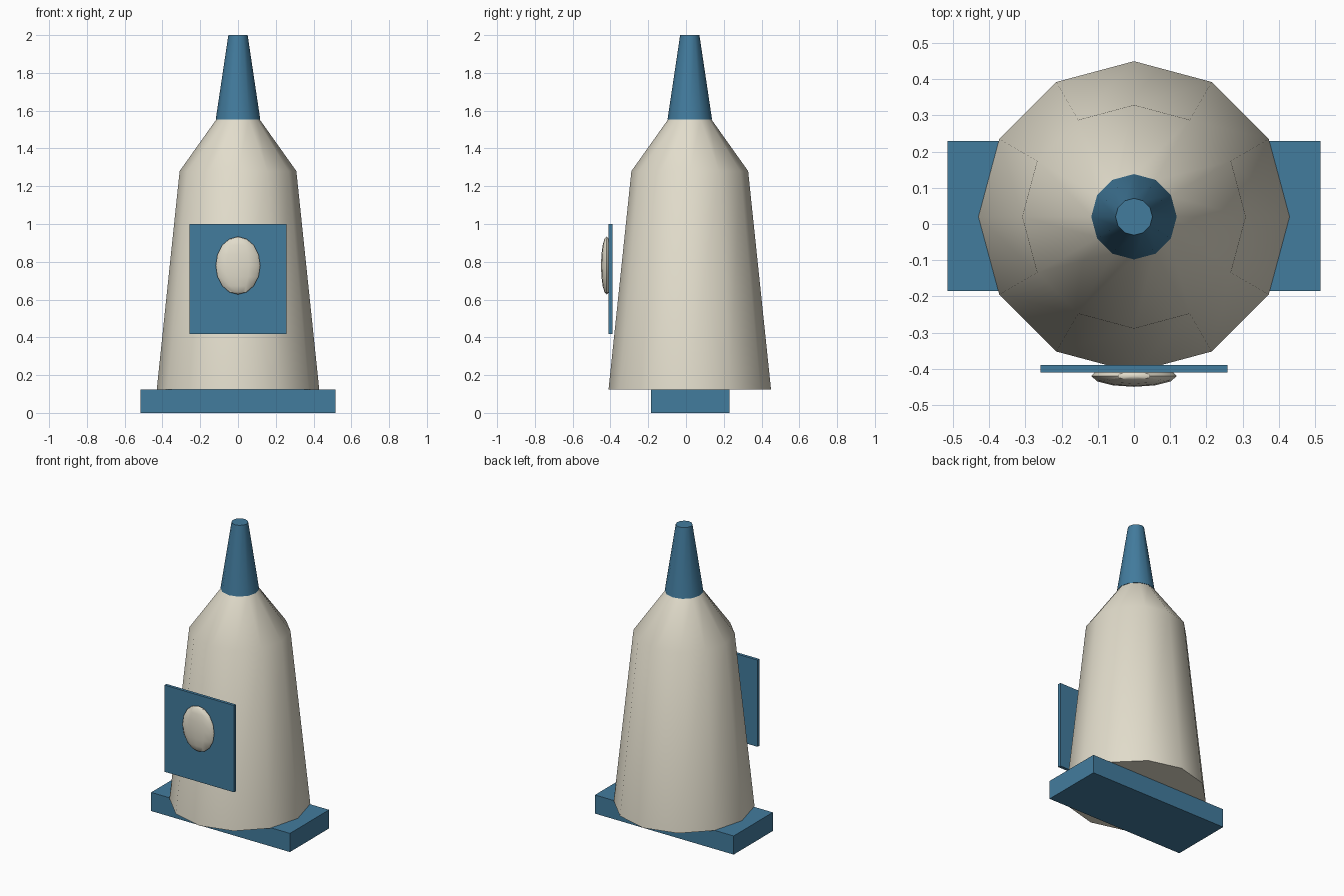
import bpy, bmesh, math
from mathutils import Matrix

cube = bpy.data.objects.get("Cube")
if cube:
    bpy.data.objects.remove(cube, do_unlink=True)


def material(name, color):
    mat = bpy.data.materials.new(name)
    mat.use_nodes = True
    mat.diffuse_color = color
    mat.node_tree.nodes["Principled BSDF"].inputs["Base Color"].default_value = color
    return mat


cream = material("cream", (0.76, 0.72, 0.60, 1))
blue = material("blue", (0.055, 0.20, 0.34, 1))


def add_part(name, bm, mat, smooth=False):
    bmesh.ops.recalc_face_normals(bm, faces=bm.faces)
    mesh = bpy.data.meshes.new(name)
    bm.to_mesh(mesh)
    bm.free()
    mesh.materials.append(mat)
    obj = bpy.data.objects.new(name, mesh)
    bpy.context.collection.objects.link(obj)
    if smooth:
        bpy.ops.object.select_all(action="DESELECT")
        obj.select_set(True)
        bpy.context.view_layer.objects.active = obj
        bpy.ops.object.shade_smooth_by_angle(angle=math.radians(30))
    return obj


def box(name, lo, hi, mat):
    bm = bmesh.new()
    size = [b - a for a, b in zip(lo, hi)]
    mid = [(a + b) / 2 for a, b in zip(lo, hi)]
    bmesh.ops.create_cube(bm, size=1, matrix=Matrix.LocRotScale(mid, None, size))
    return add_part(name, bm, mat)


def lathe(name, profile, mat, sides=12, y=0.02):
    """Capped, stacked rings from (radius, z) pairs."""
    bm = bmesh.new()
    rings = []
    for r, z in profile:
        angles = [2 * math.pi * i / sides for i in range(sides)]
        rings.append([bm.verts.new((r * math.cos(a), y + r * math.sin(a), z)) for a in angles])
    for low, high in zip(rings, rings[1:]):
        for i in range(sides):
            j = (i + 1) % sides
            bm.faces.new((low[i], low[j], high[j], high[i]))
    bm.faces.new(rings[0])
    bm.faces.new(rings[-1])
    return add_part(name, bm, mat, smooth=True)


# Foot slab
box("base", (-0.515, -0.185, 0), (0.515, 0.23, 0.125), blue)

# Tapered bottle with sloping shoulder, and its nozzle
lathe("bottle_body", [(0.43, 0.125), (0.309, 1.28), (0.115, 1.553)], cream)
lathe("nozzle", [(0.118, 1.553), (0.051, 2.0)], blue)

# Front label plate
box("label_plate", (-0.258, -0.41, 0.418), (0.258, -0.39, 1.0), blue)

# Flattened oval badge on the label
bm = bmesh.new()
bmesh.ops.create_uvsphere(bm, u_segments=12, v_segments=8, radius=1,
                          matrix=Matrix.LocRotScale((0, -0.42, 0.78), None, (0.118, 0.03, 0.153)))
add_part("label_badge", bm, cream, smooth=True)
